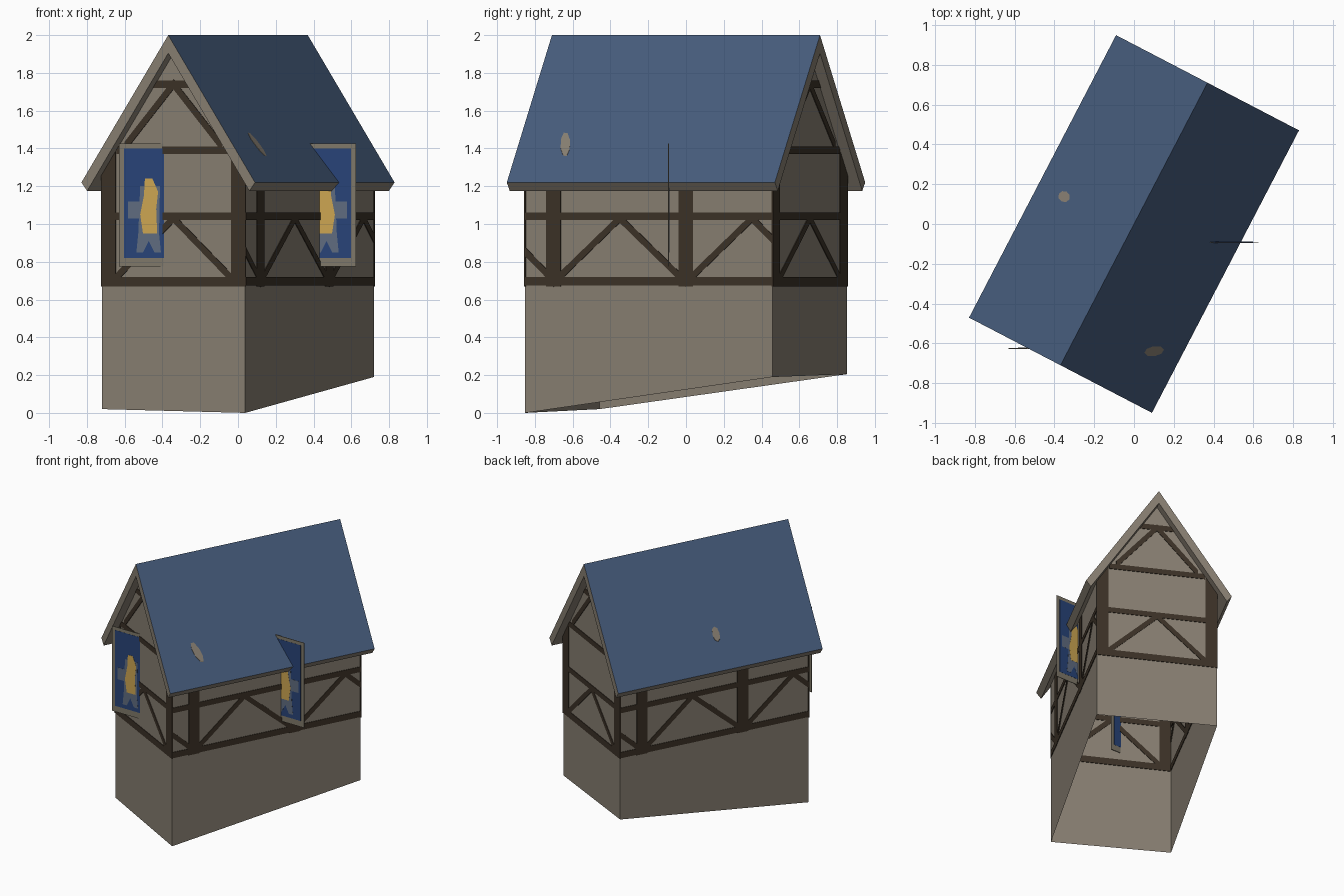
import bpy, bmesh, math
from mathutils import Matrix, Vector

if "Cube" in bpy.data.objects:
    bpy.data.objects.remove(bpy.data.objects["Cube"])

# The house is turned on the plot: local x = across, local y = along the ridge
TURN = Matrix.Rotation(math.radians(-27.5), 4, 'Z')
HALF_W, HALF_L = 0.427, 0.738
SLOPE = 0.78 / 0.518


def material(name, r, g, b):
    lin = [((c / 255 + 0.055) / 1.055) ** 2.4 for c in (r, g, b)]
    m = bpy.data.materials.new(name)
    m.diffuse_color = (*lin, 1)
    m.use_nodes = True
    m.node_tree.nodes["Principled BSDF"].inputs["Base Color"].default_value = m.diffuse_color
    return m


PLASTER = material("plaster", 136, 127, 114)
TIMBER = material("dark timber", 60, 50, 39)
SLATE = material("blue roof", 70, 92, 124)
FRAME = material("sign frame", 128, 121, 106)
SIGN_BLUE = material("sign blue", 40, 68, 120)
SIGN_GREY = material("sign grey blue", 96, 108, 128)
GOLD = material("sign gold", 205, 166, 82)


def finish(name, bm, mats, turned=True, recalc=True):
    if recalc:
        bmesh.ops.recalc_face_normals(bm, faces=bm.faces)
    if turned:
        bm.transform(TURN)
    me = bpy.data.meshes.new(name)
    bm.to_mesh(me)
    bm.free()
    for m in mats:
        me.materials.append(m)
    ob = bpy.data.objects.new(name, me)
    bpy.context.collection.objects.link(ob)
    return ob


def prism(bm, pts, place, d0, d1):
    """Extrude a 2D outline; place(s, z, depth) gives the 3D point."""
    a = [bm.verts.new(place(s, z, d0)) for s, z in pts]
    b = [bm.verts.new(place(s, z, d1)) for s, z in pts]
    bm.faces.new(a)
    bm.faces.new(b[::-1])
    for i in range(len(pts)):
        j = (i + 1) % len(pts)
        bm.faces.new((a[i], b[i], b[j], a[j]))


def beam(s0, z0, s1, z1, w):
    """Outline of a beam with upright ends."""
    h = w / 2 * math.hypot(s1 - s0, z1 - z0) / abs(s1 - s0)
    return [(s0, z0 - h), (s1, z1 - h), (s1, z1 + h), (s0, z0 + h)]


def rect(s0, s1, z0, z1):
    return [(s0, z0), (s1, z0), (s1, z1), (s0, z1)]


# Walls: open shell, foot follows the sloping ground
bm = bmesh.new()
foot = {(1, -1): 0.0, (-1, -1): 0.02, (1, 1): 0.19, (-1, 1): 0.205}
low = {k: bm.verts.new((k[0] * HALF_W, k[1] * HALF_L, z)) for k, z in foot.items()}
top = {k: bm.verts.new((k[0] * HALF_W, k[1] * HALF_L, 1.285)) for k in foot}
peak = {e: bm.verts.new((0, e * HALF_L, 1.935)) for e in (-1, 1)}
for e in (-1, 1):
    l, r = (-e, e), (e, e)
    bm.faces.new((low[r], low[l], top[l], peak[e], top[r]))
    f, b = (e, -e), (e, e)
    bm.faces.new((low[f], low[b], top[b], top[f]))
finish("walls", bm, [PLASTER])

# Timber patterns, as outlines on the wall (position along wall, height)
gable = [rect(-0.42, 0.42, 0.67, 0.72), rect(-0.42, 0.42, 1.02, 1.06),
         rect(-0.34, 0.34, 1.37, 1.41), rect(-0.12, 0.12, 1.72, 1.76)]
for m in (-1, 1):
    gable += [[(m * s, z) for s, z in
               ((0.345, 0.67), (0.43, 0.67), (0.43, 1.28), (0.345, 1.40))],
              beam(m * 0.36, 0.70, 0, 1.03, 0.035),
              beam(m * 0.29, 1.41, 0, 1.74, 0.035)]
side = [rect(-HALF_L, HALF_L, 0.675, 0.72), rect(-HALF_L, HALF_L, 1.02, 1.06),
        beam(-HALF_L, 0.855, -0.567, 0.70, 0.035),
        beam(0.617, 1.03, HALF_L, 0.92, 0.035)]
for post in (-0.567, 0.222):
    side += [rect(post - 0.043, post + 0.043, 0.67, 1.26),
             beam(post, 0.69, post + 0.395, 1.03, 0.035)]
side.append(beam(-0.172, 1.03, 0.222, 0.69, 0.035))

# Timber frames: the same on opposite walls, turned by half a circle
for e, gname, sname in ((1, "front_gable_timbers", "right_wall_timbers"),
                        (-1, "back_gable_timbers", "left_wall_timbers")):
    for name, shapes, place in (
            (gname, gable, lambda s, z, d: (e * s, -e * (HALF_L + d), z)),
            (sname, side, lambda s, z, d: (e * (HALF_W + d), e * s, z))):
        bm = bmesh.new()
        for pts in shapes:
            prism(bm, pts, place, -0.004, 0.004)
        finish(name, bm, [TIMBER])

# Roof: one folded slab, blue on the upper faces only
bm = bmesh.new()
prism(bm, [(-0.518, 1.22), (0, 2.0), (0.518, 1.22),
           (0.484, 1.175), (0, 1.904), (-0.484, 1.175)],
      lambda s, z, d: (s, d, z), -0.80, 0.80)
bmesh.ops.recalc_face_normals(bm, faces=bm.faces)
for f in bm.faces:
    f.material_index = 1 if f.normal.z > 0.3 else 0
finish("roof", bm, [PLASTER, SLATE], recalc=False)

# Worn patches on the roof
for name, (x0, y0), (x1, y1), w in (
        ("right_roof_patch", (0.345, -0.55), (0.425, -0.49), 0.025),
        ("left_roof_patch", (-0.405, -0.04), (-0.345, -0.04), 0.028)):
    bm = bmesh.new()
    mid, half = Vector(((x0 + x1) / 2, (y0 + y1) / 2)), Vector((x1 - x0, y1 - y0)) / 2
    across = Vector((-half.y, half.x)).normalized() * w
    ring = [mid + half * math.cos(t) + across * math.sin(t)
            for t in (i * math.tau / 8 for i in range(8))]
    prism(bm, [tuple(p) for p in ring],
          lambda x, y, d: (x, y, 2 - abs(x) * SLOPE + d), -0.003, 0.003)
    finish(name, bm, [PLASTER])

# Hanging signs: thin plates that run into the wall, painted on both sides
figure = [(-0.03, 0.95), (0.045, 0.95), (0.04, 1.08), (0.05, 1.17),
          (0.02, 1.24), (-0.02, 1.24), (-0.025, 1.15), (-0.045, 1.05)]
halo = [[(-0.065, 0.85), (-0.03, 0.85), (0.0, 0.91), (0.03, 0.85),
         (0.065, 0.85), (0.055, 0.95), (0.06, 1.2), (-0.045, 1.2), (-0.055, 0.95)],
        rect(-0.11, -0.04, 1.03, 1.12)]
for label, cx, cy, m in (("front", -0.473, -0.625, 1), ("right", 0.468, -0.092, -1)):
    layers = (("frame", FRAME, [rect(-0.157, 0.157, 0.775, 1.425)], 0.002),
              ("panel", SIGN_BLUE, [rect(-0.13, 0.13, 0.82, 1.40)], 0.003),
              ("shading", SIGN_GREY, halo, 0.0038),
              ("figure", GOLD, [figure], 0.0046))
    for part, mat, shapes, t in layers:
        bm = bmesh.new()
        for pts in shapes:
            prism(bm, pts, lambda s, z, d: (cx + m * s, cy + d, z), -t, t)
        finish(f"{label}_sign_{part}", bm, [mat], turned=False)
